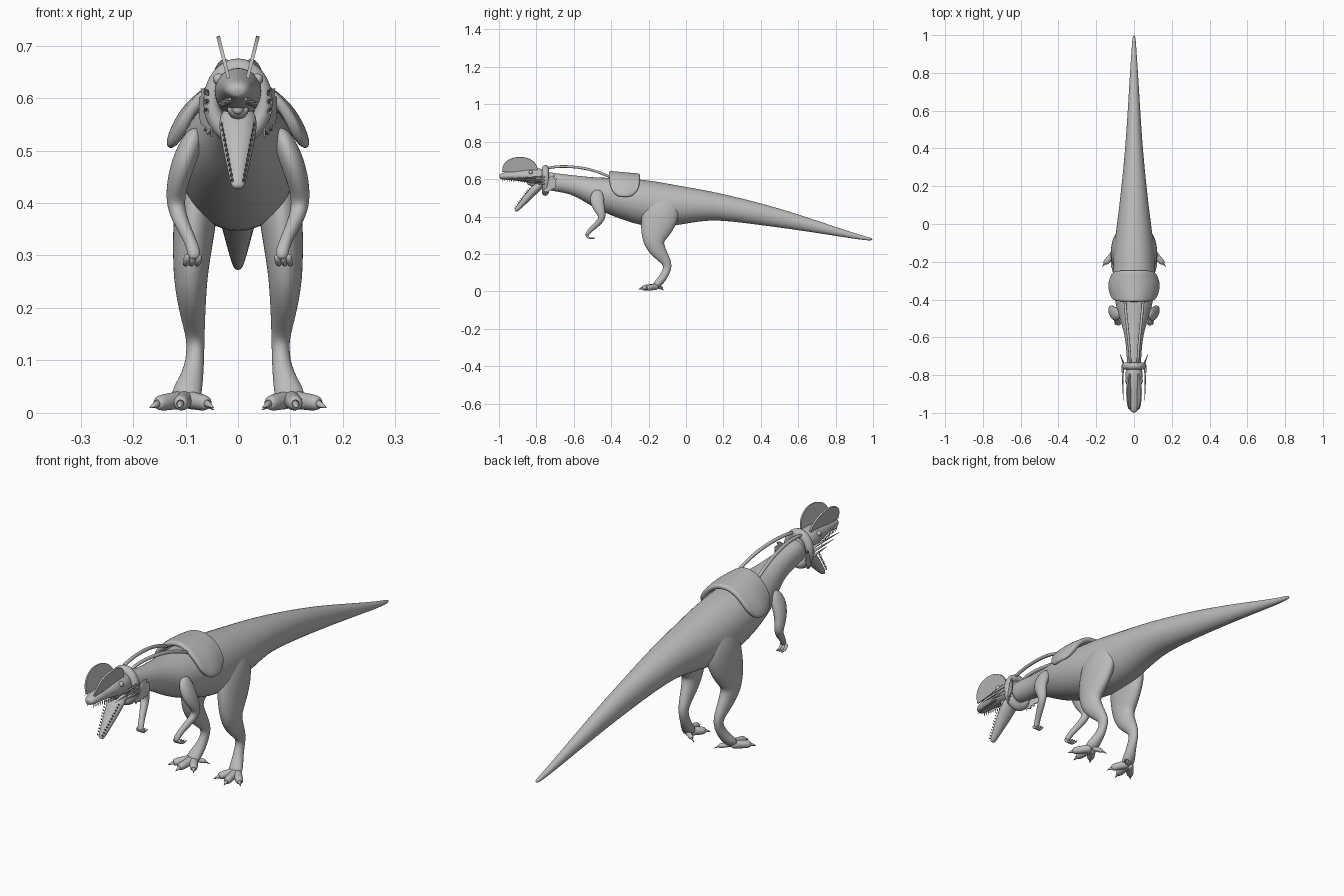
import bpy, bmesh, math
from mathutils import Vector, Matrix

cube = bpy.data.objects.get("Cube")
if cube:
    bpy.data.objects.remove(cube, do_unlink=True)

grey = bpy.data.materials.new("plain_grey")
grey.use_nodes = True
grey.diffuse_color = (0.5, 0.5, 0.5, 1)
grey.node_tree.nodes["Principled BSDF"].inputs["Base Color"].default_value = (0.5, 0.5, 0.5, 1)


def finish(name, bm, mirror=False, thickness=0, levels=0, smooth=True, offset=-1):
    """Turn a bmesh into a named object with the usual modifiers."""
    mesh = bpy.data.meshes.new(name)
    for face in bm.faces:
        face.smooth = smooth
    bm.to_mesh(mesh)
    bm.free()
    mesh.materials.append(grey)
    obj = bpy.data.objects.new(name, mesh)
    bpy.context.collection.objects.link(obj)
    if mirror:
        obj.modifiers.new("mirror", "MIRROR").merge_threshold = 0.0005
    if thickness:
        solid = obj.modifiers.new("thickness", "SOLIDIFY")
        solid.thickness, solid.offset = thickness, offset
    if levels:
        sub = obj.modifiers.new("smooth", "SUBSURF")
        sub.levels = sub.render_levels = levels
    return obj


def loft(name, stations, mirror=False, sides=12):
    """Skin oval rings (x, y, z, half width, half depth) along a path."""
    bm = bmesh.new()
    centres = [Vector(s[:3]) for s in stations]
    shrink = (2 + math.cos(math.tau / sides)) / 3
    rings = []
    for i, (centre, station) in enumerate(zip(centres, stations)):
        ahead = centres[min(i + 1, len(centres) - 1)]
        tangent = (ahead - centres[max(i - 1, 0)]).normalized()
        side = (Vector((1, 0, 0)) - tangent * tangent.x).normalized()
        up = tangent.cross(side)
        a, b = station[3] / shrink, station[4] / shrink
        ring = []
        for k in range(sides):
            angle = math.tau * k / sides
            ring.append(bm.verts.new(centre + side * a * math.cos(angle) + up * b * math.sin(angle)))
        rings.append(ring)
    for low, high in zip(rings, rings[1:]):
        for k in range(sides):
            n = (k + 1) % sides
            bm.faces.new((low[k], low[n], high[n], high[k]))
    bm.faces.new(rings[0][::-1])
    bm.faces.new(rings[-1])
    bmesh.ops.recalc_face_normals(bm, faces=bm.faces)
    return finish(name, bm, mirror, levels=2)


def profile_loft(name, rows):
    """Loft along y from (y, top, bottom, half width) rows."""
    return loft(name, [(0, y, (top + low) / 2, w, (top - low) / 2) for y, top, low, w in rows])


def spikes(name, items):
    """Mirrored cones given as (base, tip, radius)."""
    bm = bmesh.new()
    for base, tip, radius in items:
        base, tip = Vector(base), Vector(tip)
        axis = tip - base
        place = Matrix.Translation((base + tip) / 2) @ axis.to_track_quat("Z", "Y").to_matrix().to_4x4()
        bmesh.ops.create_cone(bm, cap_ends=True, segments=8, radius1=radius,
                              radius2=radius / 10, depth=axis.length, matrix=place)
    return finish(name, bm, mirror=True)


def plate(name, points, thickness):
    """Thin mirrored sheet from an outline."""
    bm = bmesh.new()
    bm.faces.new([bm.verts.new(p) for p in points])
    bmesh.ops.triangulate(bm, faces=bm.faces[:])
    return finish(name, bm, True, thickness, smooth=False, offset=0)


# Body, neck and tail in one sweep
profile_loft("body", [
    (-.77, .645, .55, .036), (-.7, .63, .535, .038), (-.6, .62, .52, .046),
    (-.52, .612, .475, .068), (-.45, .61, .435, .092), (-.38, .608, .405, .105),
    (-.3, .603, .375, .112), (-.2, .592, .345, .11), (-.1, .575, .345, .103),
    (0, .558, .362, .09), (.1, .54, .378, .077), (.2, .518, .38, .066),
    (.4, .47, .355, .046), (.6, .41, .328, .033), (.8, .343, .297, .021),
    (.95, .295, .273, .011), (1, .284, .271, .007)])

# Skull and open lower jaw
profile_loft("skull", [
    (-.73, .645, .55, .037), (-.79, .66, .568, .047), (-.85, .656, .583, .041),
    (-.91, .646, .593, .033), (-.96, .638, .597, .027), (-.985, .632, .598, .022),
    (-.998, .622, .602, .012)])
jaw = [(0, -.765, .58, .034, .02), (0, -.81, .545, .037, .025), (0, -.85, .5, .028, .021),
       (0, -.885, .46, .019, .015), (0, -.905, .437, .014, .011), (0, -.913, .428, .009, .006)]
loft("lower_jaw", jaw)

# Teeth follow both jaws
teeth = []
for k in range(12):
    t = k / 11
    base = Vector((.031 - .02 * t, -.835 - .08 * t, .548 - .105 * t))
    teeth.append((base, base + Vector((0, -.008, .008)), .003))
    base = Vector((.034 - .019 * t, -.85 - .13 * t, .593 + .008 * t))
    teeth.append((base, base - Vector((0, 0, .014)), .003))
spikes("teeth", teeth)

# Throat ring inside the mouth
loft("throat", [(0, -.8, .578, .02, .02), (0, -.835, .578, .021, .019),
                (0, -.842, .578, .015, .014), (0, -.835, .578, .011, .011),
                (0, -.85, .578, .008, .008)])

# Eyes
bm = bmesh.new()
bmesh.ops.create_uvsphere(bm, u_segments=12, v_segments=8, radius=.011,
                          matrix=Matrix.Translation((.037, -.83, .636)))
finish("eyes", bm, mirror=True)

# Pair of leaning half-round head crests
crest = []
for k in range(17):
    angle = math.pi * k / 16
    rise = .08 * math.sin(angle) ** .8
    crest.append((.018 + .25 * rise, -.888 + .095 * math.cos(angle), .638 + rise))
plate("head_crests", crest, .007)

# Collar around the neck
bpy.ops.mesh.primitive_torus_add(major_radius=.05, minor_radius=.016, major_segments=32,
                                 minor_segments=12, location=(0, -.752, .593),
                                 rotation=(math.pi / 2, 0, 0))
collar = bpy.context.object
collar.name = "collar"
collar.scale = (1, 1.25, 1.2)
collar.data.materials.append(grey)
bpy.ops.object.shade_smooth()

# Serrated frills behind the collar and slim spines ahead of it
frill = [(.045, -.75, .59)]
for k in range(17):
    angle = math.radians(-100 + 9 * k)
    reach = .058 if k % 2 else .047
    back = reach * math.cos(angle)
    frill.append((.05 + .4 * max(back, 0), -.75 + back, .585 + reach * math.sin(angle)))
plate("neck_frills", frill, .005)
spikes("cheek_spines", [((.06, -.755, .575 + .018 * k), (.062 - .003 * k, end, .58 + .012 * k), .006)
                        for k, end in enumerate((-.85, -.9, -.94))])

# Reins from collar to saddle
reins = [(.02, -.745, .658), (.022, -.69, .668), (.028, -.62, .668), (.037, -.53, .657),
         (.045, -.45, .632), (.05, -.39, .603)]
loft("reins", [p + (.007, .007) for p in reins], mirror=True, sides=8)

# Saddle: curved blanket with rounded side flaps
section = [(0, .638), (.035, .634), (.07, .617), (.104, .587), (.127, .55), (.142, .507)]
bm = bmesh.new()
grid = []
for i, (x, z) in enumerate(section):
    drop = i / (len(section) - 1)
    row = []
    for j in range(9):
        s = j / 4 - 1
        length = .084 - .012 * drop ** 4
        lift = .04 * drop ** 3 * s ** 4 - .008 * s * (1 - drop)
        row.append(bm.verts.new((x * (1 - .17 * s * s), -.328 + s * length, z + lift)))
    grid.append(row)
for low, high in zip(grid, grid[1:]):
    for j in range(8):
        bm.faces.new((low[j], high[j], high[j + 1], low[j + 1]))
finish("saddle", bm, True, .022, levels=2)

# Hind legs
loft("hind_legs", [
    (.06, -.11, .52, .025, .05), (.075, -.125, .45, .043, .1), (.083, -.152, .36, .041, .094),
    (.09, -.175, .28, .034, .064), (.09, -.165, .235, .03, .048), (.085, -.117, .175, .022, .03),
    (.08, -.093, .135, .016, .023), (.083, -.115, .085, .018, .021),
    (.095, -.145, .045, .027, .022), (.102, -.17, .024, .03, .016)], mirror=True)

# Toes and claws
heel = Vector((.1, -.15, .026))
claws = []
for label, tip in (("outer", (.155, -.21, .018)), ("middle", (.11, -.235, .018)),
                   ("inner", (.058, -.212, .018)), ("rear", (.062, -.128, .016))):
    tip = Vector(tip)
    size = .6 if label == "rear" else 1
    path = [(0, .019), (.4, .016), (.7, .016), (.92, .014), (1, .009)]
    loft(label + "_toes", [tuple(heel.lerp(tip, t)) + (r * size, r * size) for t, r in path], True, 8)
    out = (tip - heel).normalized()
    claws.append((tip - out * .006, tip + out * .02 - Vector((0, 0, .006)), .009 * size))
spikes("toe_claws", claws)

# Arms
loft("arms", [
    (.075, -.47, .545, .016, .025), (.1, -.48, .49, .024, .042), (.117, -.463, .435, .02, .028),
    (.12, -.443, .395, .017, .019), (.108, -.472, .362, .014, .016),
    (.09, -.513, .327, .011, .012), (.083, -.53, .303, .013, .01), (.083, -.53, .292, .008, .007)],
     mirror=True)

# Hooked fingers
for k, label in enumerate(("inner", "middle", "outer")):
    x = .074 + .011 * k
    loft(label + "_fingers", [
        (x, -.53, .303, .007, .007), (x + .002, -.526, .288, .006, .006),
        (x + .004, -.508, .282, .005, .005), (x + .006, -.485, .285, .002, .002)], True, 8)
